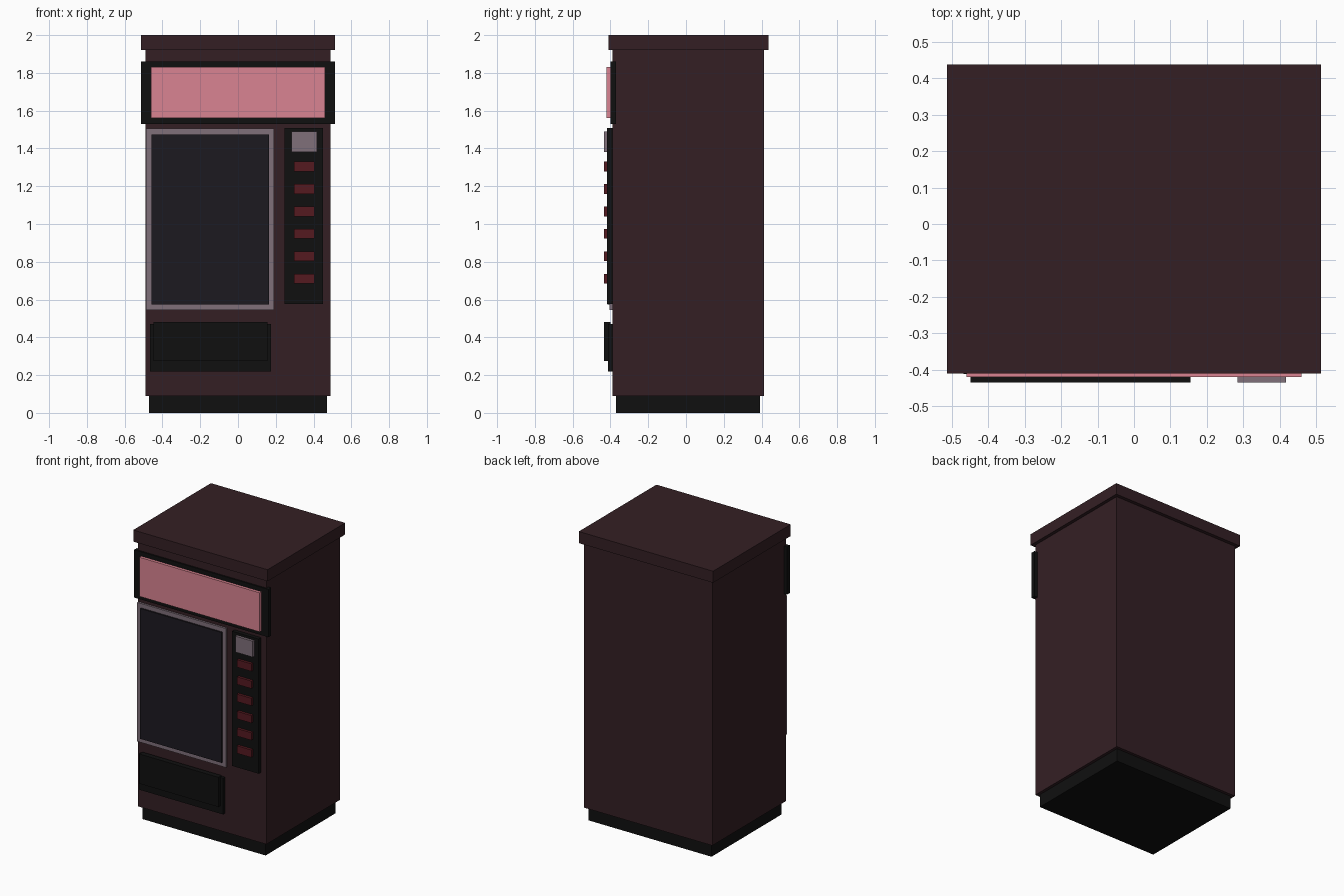
import bpy

if "Cube" in bpy.data.objects:
    bpy.data.objects.remove(bpy.data.objects["Cube"])


def material(name, hex_rgb):
    """Flat colour from an sRGB hex value."""
    lin = []
    for i in (0, 2, 4):
        c = int(hex_rgb[i:i + 2], 16) / 255
        lin.append(c / 12.92 if c <= 0.04045 else ((c + 0.055) / 1.055) ** 2.4)
    mat = bpy.data.materials.new(name)
    mat.diffuse_color = (*lin, 1)
    mat.use_nodes = True
    mat.node_tree.nodes["Principled BSDF"].inputs["Base Color"].default_value = mat.diffuse_color
    return mat


def box(name, x, y, z, mat):
    """Box given by its (min, max) extents on each axis."""
    bpy.ops.mesh.primitive_cube_add(size=1)
    ob = bpy.context.object
    ob.name = name
    for v in ob.data.vertices:
        v.co = [r[0] if c < 0 else r[1] for c, r in zip(v.co, (x, y, z))]
    ob.data.materials.append(mat)
    return ob


maroon = material("maroon_paint", "341F24")
black = material("black_plastic", "101010")
pink = material("pink_sign", "DA8492")
metal = material("grey_metal", "80707A")
glass = material("dark_glass", "1C1920")
red = material("red_button", "551920")

# Cabinet: plinth, body and overhanging top
box("plinth", (-0.47, 0.47), (-0.37, 0.393), (0, 0.09), black)
box("cabinet_body", (-0.49, 0.49), (-0.39, 0.413), (0.09, 1.92), maroon)
box("cabinet_top", (-0.513, 0.513), (-0.41, 0.437), (1.92, 2.0), maroon)

# Illuminated sign
box("sign_frame", (-0.513, 0.513), (-0.40, -0.37), (1.53, 1.86), black)
box("sign_panel", (-0.46, 0.46), (-0.42, -0.39), (1.56, 1.83), pink)

# Display window
box("window_frame", (-0.487, 0.19), (-0.404, -0.38), (0.545, 1.505), metal)
box("window_glass", (-0.457, 0.165), (-0.415, -0.39), (0.575, 1.475), glass)

# Control panel with screen and a column of buttons
box("control_panel", (0.247, 0.45), (-0.417, -0.38), (0.577, 1.507), black)
box("control_screen", (0.284, 0.417), (-0.435, -0.41), (1.38, 1.49), metal)
for i in range(6):
    zc = 1.305 - i * 0.119
    box(f"button_{i + 1}", (0.296, 0.406), (-0.435, -0.41),
        (zc - 0.026, zc + 0.026), red)

# Delivery tray with flap
box("delivery_tray", (-0.467, 0.174), (-0.412, -0.38), (0.22, 0.47), black)
box("delivery_flap", (-0.448, 0.155), (-0.435, -0.40), (0.275, 0.48), black)
